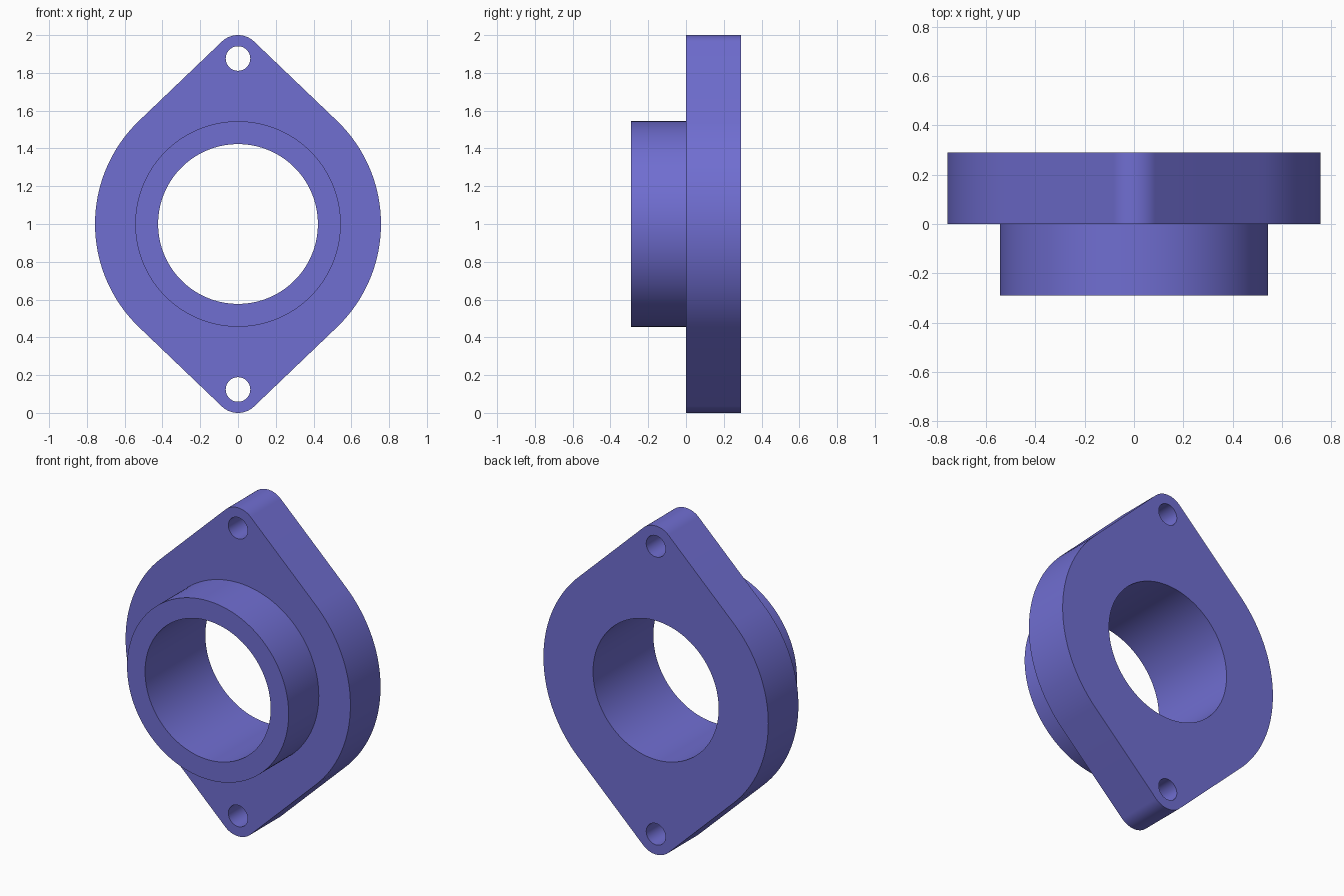
import bpy, bmesh
from math import pi, acos, sin, cos, radians

if "Cube" in bpy.data.objects:
    bpy.data.objects.remove(bpy.data.objects["Cube"])

# Main dimensions
MID = 1.0                      # height of the bore axis
BODY_R, BOSS_R, BORE_R = 0.757, 0.544, 0.423
EAR_R, BOLT_R = 0.124, 0.065
EAR_D = 1.0 - EAR_R            # bolt hole distance from the axis
FRONT, STEP, BACK = -0.29, 0.0, 0.29


def arc(cz, r, start, end, n):
    """Points (x, z) along an arc, both ends included."""
    return [(r * cos(start + (end - start) * i / n),
             cz + r * sin(start + (end - start) * i / n)) for i in range(n + 1)]


def circle(cz, r, n):
    return arc(cz, r, 0, 2 * pi, n)[:-1]


# Flange outline: large disc joined by tangent lines to two rounded ears
tilt = acos((BODY_R - EAR_R) / EAR_D)
low, high = pi / 2 - tilt, pi / 2 + tilt
outline = (arc(MID, BODY_R, -low, low, 48)
           + arc(MID + EAR_D, EAR_R, low, high, 24)
           + arc(MID, BODY_R, high, 2 * pi - high, 48)
           + arc(MID - EAR_D, EAR_R, pi + low, pi + high, 24))
boss = circle(MID, BOSS_R, 128)
bore = circle(MID, BORE_R, 128)
bolts = [circle(MID + s * EAR_D, BOLT_R, 48) for s in (-1, 1)]

bm = bmesh.new()


def ring(points, y):
    return [bm.verts.new((x, y, z)) for x, z in points]


def flat_face(loops, y):
    """Fill the area between an outer loop and the holes inside it."""
    edges = []
    for points in loops:
        vs = ring(points, y)
        edges += [bm.edges.new((a, b)) for a, b in zip(vs, vs[1:] + vs[:1])]
    bmesh.ops.triangle_fill(bm, edges=edges, use_beauty=True, normal=(0, -1, 0))


def wall(points, y0, y1):
    """Straight wall following a loop from y0 to y1."""
    a, b = ring(points, y0), ring(points, y1)
    for i in range(len(a)):
        bm.faces.new((a[i - 1], a[i], b[i], b[i - 1]))


# Flat faces: boss rim, flange front, flange back
flat_face([boss, bore], FRONT)
flat_face([outline, boss] + bolts, STEP)
flat_face([outline, bore] + bolts, BACK)

# Walls: flange edge, boss side, through bore, bolt holes
wall(outline, STEP, BACK)
wall(boss, FRONT, STEP)
wall(bore, FRONT, BACK)
for hole in bolts:
    wall(hole, STEP, BACK)

bmesh.ops.remove_doubles(bm, verts=bm.verts, dist=0.0001)
bmesh.ops.recalc_face_normals(bm, faces=bm.faces)
mesh = bpy.data.meshes.new("mounting_flange")
bm.to_mesh(mesh)
bm.free()

# Material
blue = bpy.data.materials.new("violet_blue")
blue.use_nodes = True
colour = (0.162, 0.156, 0.64, 1)
blue.diffuse_color = colour
blue.node_tree.nodes["Principled BSDF"].inputs["Base Color"].default_value = colour
mesh.materials.append(blue)

flange = bpy.data.objects.new("mounting_flange", mesh)
bpy.context.collection.objects.link(flange)
bpy.ops.object.select_all(action="DESELECT")
flange.select_set(True)
bpy.context.view_layer.objects.active = flange
bpy.ops.object.shade_smooth_by_angle(angle=radians(30))
